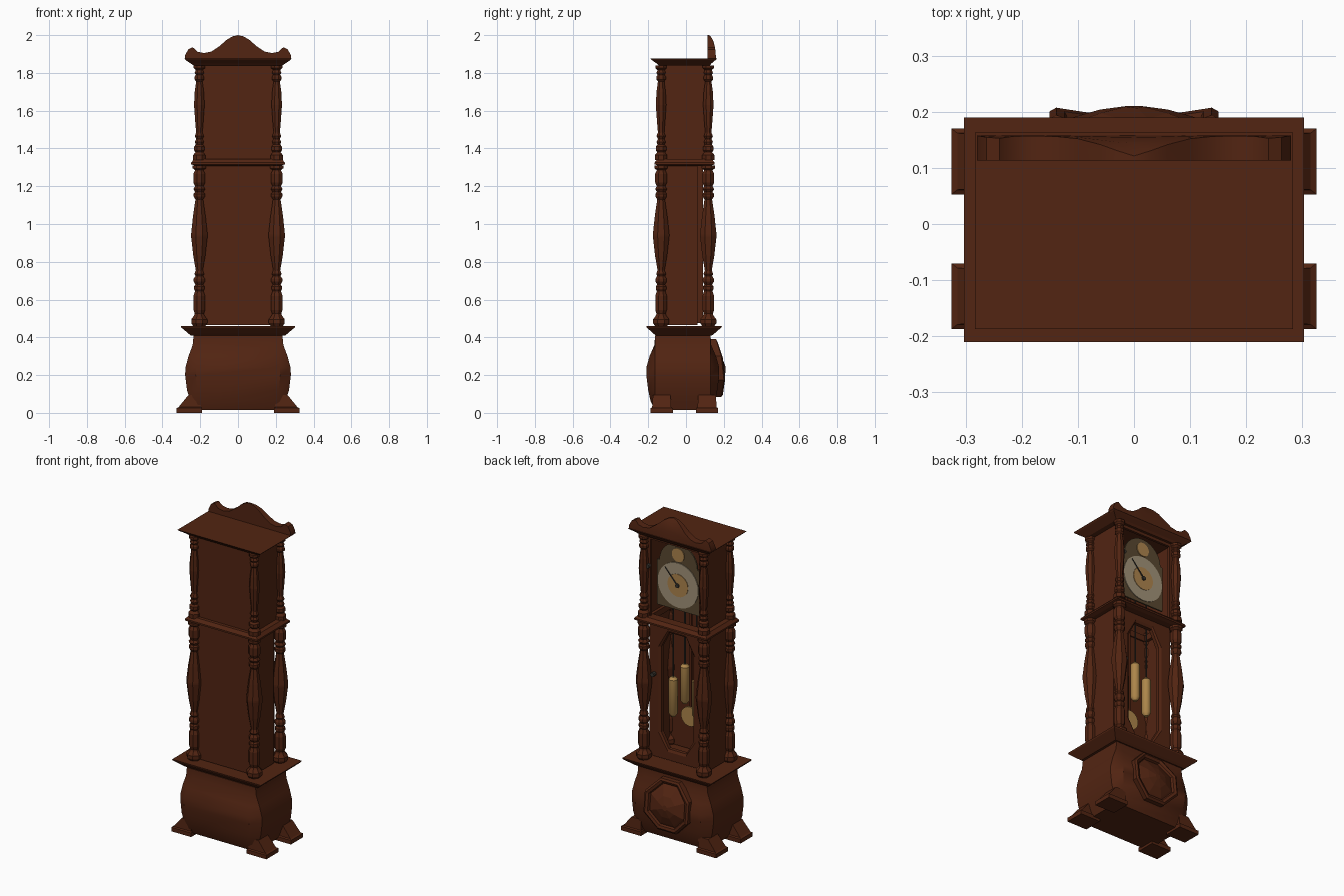
import bpy, bmesh, math
from mathutils import Vector

if "Cube" in bpy.data.objects:
    bpy.data.objects.remove(bpy.data.objects["Cube"])


def material(name, rgb):
    m = bpy.data.materials.new(name)
    m.diffuse_color = (*rgb, 1)
    m.use_nodes = True
    m.node_tree.nodes["Principled BSDF"].inputs["Base Color"].default_value = m.diffuse_color
    return m


WOOD = material("dark wood", (0.085, 0.018, 0.006))
SILVER = material("dial silver", (0.36, 0.29, 0.19))
GOLD = material("dial gold", (0.42, 0.23, 0.075))
BRONZE = material("dial plate", (0.10, 0.065, 0.03))
BRASS = material("brass", (0.42, 0.24, 0.07))
IRON = material("dark metal", (0.04, 0.035, 0.028))


def loft(name, rings, mat=WOOD, caps=True, ring_loop=False, smooth=False):
    """Skin a list of equal-length point rings."""
    bm = bmesh.new()
    vs = [[bm.verts.new(p) for p in r] for r in rings]
    n = len(rings[0])
    pairs = list(zip(vs, vs[1:])) + ([(vs[-1], vs[0])] if ring_loop else [])
    for a, b in pairs:
        for i in range(n):
            j = (i + 1) % n
            bm.faces.new((a[i], a[j], b[j], b[i]))
    if caps and not ring_loop:
        bm.faces.new(vs[0])
        bm.faces.new(vs[-1])
    bmesh.ops.recalc_face_normals(bm, faces=bm.faces)
    me = bpy.data.meshes.new(name)
    bm.to_mesh(me)
    bm.free()
    me.materials.append(mat)
    ob = bpy.data.objects.new(name, me)
    bpy.context.collection.objects.link(ob)
    if smooth:
        bpy.ops.object.select_all(action='DESELECT')
        ob.select_set(True)
        bpy.context.view_layer.objects.active = ob
        bpy.ops.object.shade_smooth_by_angle(angle=math.radians(35))
    return ob


def rect(x0, x1, y0, y1, z):
    return [(x0, y0, z), (x1, y0, z), (x1, y1, z), (x0, y1, z)]


def box(name, x0, x1, y0, y1, z0, z1, mat=WOOD):
    return loft(name, [rect(x0, x1, y0, y1, z0), rect(x0, x1, y0, y1, z1)], mat)


def plate(name, pts, y0, y1, mat):
    return loft(name, [[(x, y, z) for x, z in pts] for y in (y0, y1)], mat)


def circle(r, cx, cz, n=24):
    return [(cx + r * math.cos(2 * math.pi * i / n), cz + r * math.sin(2 * math.pi * i / n)) for i in range(n)]


def turned(name, profile, x, y, n=8, mat=WOOD, smooth=False):
    """Lathe (radius, z) pairs round a vertical axis."""
    return loft(name, [[(x + r * math.cos(2 * math.pi * (i + .5) / n), y + r * math.sin(2 * math.pi * (i + .5) / n), z)
                        for i in range(n)] for r, z in profile], mat, smooth=smooth)


# Swelling base: z, half width, half depth at the bow
YC, CORNER = -0.017, 0.147
BASE = [(.015, .235, .147), (.06, .25, .17), (.12, .27, .183), (.2, .28, .193), (.24, .278, .193),
        (.3, .262, .176), (.36, .24, .15), (.41, .235, .147)]
rings = []
for z, hx, h in BASE:
    b = hx * .8
    rings.append([(hx, YC - CORNER, z), (hx, YC + CORNER, z), (b, YC + h, z), (-b, YC + h, z),
                  (-hx, YC + CORNER, z), (-hx, YC - CORNER, z), (-b, YC - h, z), (b, YC - h, z)])
loft("base", rings, smooth=True)


def bow(z):
    for (z0, _, h0), (z1, _, h1) in zip(BASE, BASE[1:]):
        if z <= z1:
            return YC + h0 + (h1 - h0) * (z - z0) / (z1 - z0)
    return YC + CORNER


# Octagonal medallion that follows the bow
rings = []
for s, off in [(1, -.01), (1, .028), (.92, .034), (.82, .026), (.78, .012), (.7, .016), (.4, .028), (.1, .034)]:
    ring = []
    for i in range(8):
        a = math.pi * (i + .5) / 4
        x, z = .163 * s * math.cos(a), .237 + .166 * s * math.sin(a)
        ring.append((x, bow(z) + off, z))
    rings.append(ring)
loft("base_medallion", rings)

# Feet
for sx in (-1, 1):
    for y0, y1, tag in [(-.187, -.07, "back"), (.053, .17, "front")]:
        o = [(.19, .325, y0, y1, 0), (.19, .325, y0, y1, .025), (.195, .315, y0 + .008, y1 - .008, .03),
             (.195, .262, y0 + .012, y1 - .012, .095)]
        loft("foot_" + tag, [rect(sx * a, sx * b, c, d, z) for a, b, c, d, z in o])

# Mouldings
loft("base_moulding", [rect(-h, h, a, b, z) for h, a, b, z in
                       [(.25, -.16, .137, .41), (.262, -.172, .15, .42), (.3, -.208, .187, .452), (.303, -.21, .19, .46)]])
loft("waist_moulding", [rect(-h, h, a, b, z) for h, a, b, z in
                        [(.225, -.145, .13, 1.308), (.248, -.166, .152, 1.316), (.248, -.166, .152, 1.326),
                         (.23, -.15, .135, 1.345), (.17, -.11, .08, 1.345), (.17, -.11, .08, 1.308)]], ring_loop=True)
loft("cornice", [rect(-h, h, a, b, z) for h, a, b, z in
                 [(.232, -.142, .125, 1.838), (.25, -.155, .135, 1.85), (.276, -.18, .155, 1.867), (.283, -.187, .163, 1.875)]])

# Hollow case
box("case_back", -.2, .2, -.13, -.118, .465, 1.842)
for s in (-1, 1):
    xa, xb = sorted((s * .188, s * .2))
    box("case_side_lower", xa, xb, -.13, .06, .465, 1.32)
    box("case_side_upper", xa, xb, -.13, .11, 1.32, 1.842)
    xa, xb = sorted((s * .165, s * .188))
    box("hood_stile", xa, xb, .095, .11, 1.345, 1.84)
box("hood_top_rail", -.188, .188, .095, .11, 1.82, 1.84)

# Door with an octagonal window
outer = [(-.185, .48), (0, .48), (.185, .48), (.185, .9), (.185, 1.308), (0, 1.308), (-.185, 1.308), (-.185, .9)]


def window(g):
    return [(-.11 - g, .63), (-.06, .54 - g), (.06, .54 - g), (.11 + g, .63),
            (.11 + g, 1.16), (.06, 1.26 + g), (-.06, 1.26 + g), (-.11 - g, 1.16)]


outer = [(-.185, .52), (-.13, .475), (.13, .475), (.185, .52), (.185, 1.26), (.13, 1.308), (-.13, 1.308), (-.185, 1.26)]
outer = [(math.copysign(.185, x) if abs(x) > .12 else x, .475 if z < .9 else 1.308) if i in (0, 3, 4, 7)
         else (math.copysign(.08, x), z) for i, (x, z) in enumerate(outer)]
loft("door", [[(x, y, z) for x, z in pts] for y, pts in
              [(.06, outer), (.09, outer), (.09, window(.015)), (.082, window(0)), (.06, window(0))]], ring_loop=True)

# Turned columns
LOW = [(.035, .46), (.046, .475), (.046, .495), (.03, .515), (.026, .525), (.033, .545), (.033, .62), (.024, .645),
       (.03, .655), (.03, .67), (.022, .68), (.032, .695), (.032, .71), (.022, .725), (.028, .735), (.02, .755),
       (.034, .83), (.047, .935), (.047, .945), (.036, 1.04), (.022, 1.13), (.032, 1.145), (.032, 1.16),
       (.024, 1.17), (.034, 1.185), (.024, 1.2), (.034, 1.22), (.034, 1.265), (.024, 1.285), (.038, 1.295), (.038, 1.31)]
HIGH = [(.035, 1.34), (.035, 1.365), (.022, 1.38), (.03, 1.39), (.03, 1.41), (.02, 1.42), (.026, 1.435), (.018, 1.45),
        (.026, 1.465), (.018, 1.485), (.023, 1.54), (.03, 1.63), (.026, 1.7), (.018, 1.755), (.027, 1.765),
        (.027, 1.78), (.02, 1.79), (.027, 1.8), (.02, 1.815), (.032, 1.825), (.032, 1.84)]
for x in (-.205, .205):
    for y, tag in [(-.132, "back"), (.118, "front")]:
        turned("lower_column_" + tag, LOW, x, y)
        turned("upper_column_" + tag, HIGH, x, y)

# Scrolled pediment, leaning back as it rises
half = [(.28, 1.893), (.263, 1.925), (.24, 1.936), (.215, 1.912), (.18, 1.905), (.14, 1.913), (.1, 1.94), (.06, 1.975), (.03, 1.993)]
top = [(-x, z) for x, z in half] + [(0, 2.0)] + half[::-1]


def lean(z):
    return .116 + .042 * math.sqrt(max(0, 1 - ((z - 1.875) / .126) ** 2))


rings = []
for x, z in top:
    m = [1.875 + (z - 1.875) * t for t in (0, .4, .75, 1)]
    rings.append([(x, .113, 1.87)] + [(x, lean(q), q) for q in m] + [(x, .113, z)])
loft("pediment", rings, smooth=True)

# Dial
arch = [(.13 * math.cos(math.pi * i / 14), 1.69 + .13 * math.sin(math.pi * i / 14)) for i in range(15)]
plate("dial_plate", [(-.145, 1.41), (.145, 1.41), (.145, 1.69)] + arch + [(-.145, 1.69)], .065, .074, BRONZE)
plate("dial_ring", circle(.138, 0, 1.565, 32), .074, .078, SILVER)
plate("dial_centre", circle(.07, 0, 1.565), .078, .081, GOLD)
plate("moon_disc", circle(.042, 0, 1.752), .074, .079, GOLD)
plate("dial_hub", circle(.012, 0, 1.565, 8), .081, .09, IRON)
d = Vector((.66, .75))
p = Vector((-d.y, d.x)) * .004
c = Vector((0, 1.565))
plate("clock_hand", [tuple(q) for q in (c - p, c + p, c + d * .13 + p * .4, c + d * .13 - p * .4)], .083, .087, IRON)

# Weights on chains, and pendulum
for x, z in [(.08, .73), (0, .83), (-.08, .76)]:
    turned("weight", [(.012, z - .02), (.026, z), (.026, z + .21), (.012, z + .225)], x, .01, 12, BRASS, True)
    turned("weight_chain", [(.005, z + .22), (.005, 1.5)], x, .01, 6, IRON)
plate("pendulum_bob", circle(.06, 0, .71), -.05, -.035, BRASS)
box("pendulum_rod", -.008, .008, -.05, -.042, .75, 1.5, WOOD)

# Knobs
plate("hood_knob", circle(.013, .176, 1.655, 8), .11, .13, IRON)
plate("door_knob", circle(.013, .152, .985, 8), .09, .115, IRON)
